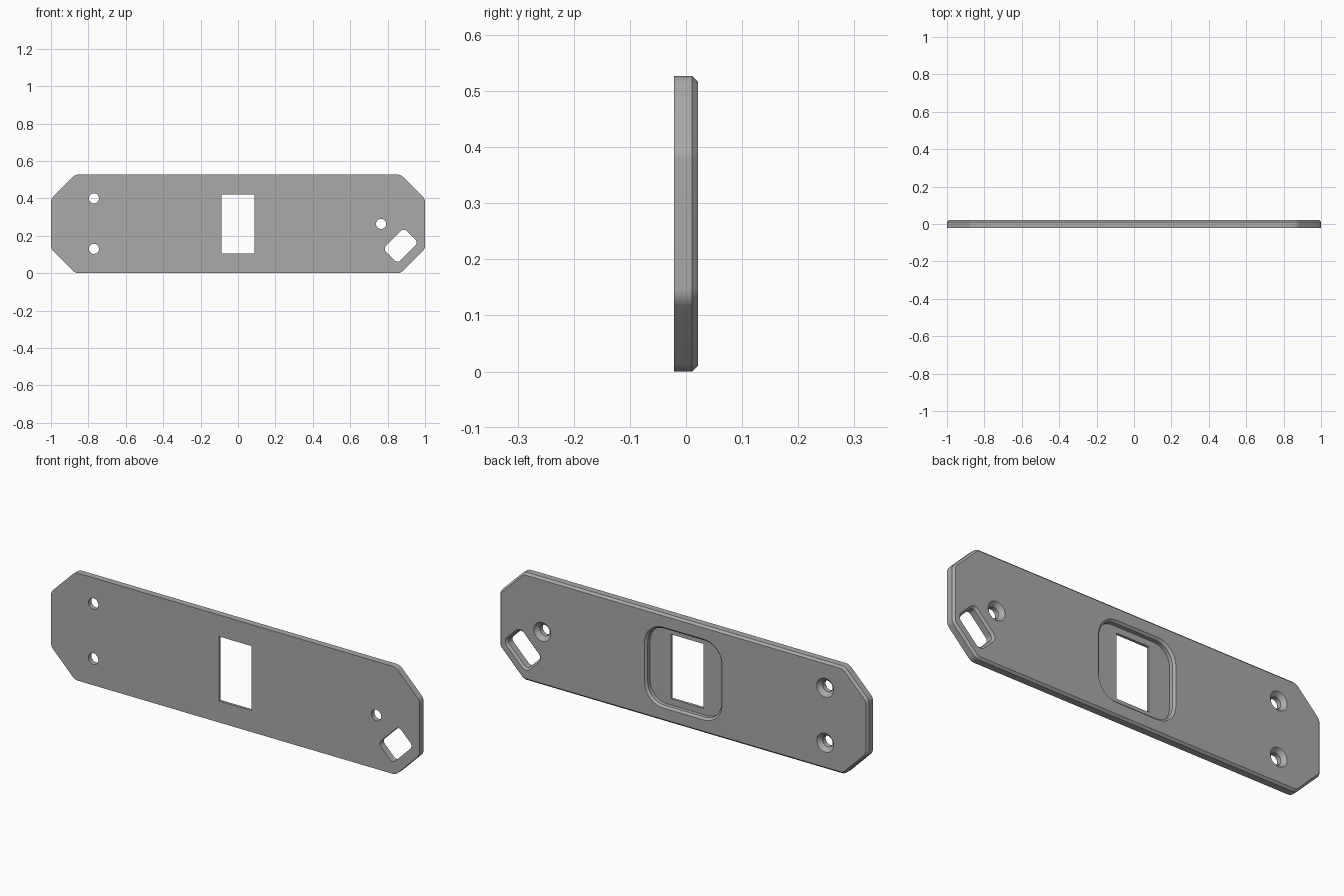
import bpy, bmesh
from math import sin, cos, pi
from mathutils import Vector, Matrix

cube = bpy.data.objects.get("Cube")
if cube:
    bpy.data.objects.remove(cube, do_unlink=True)

FRONT, BACK = -0.021, 0.021
HEIGHT = 0.527
MID = HEIGHT / 2
BEVEL = 0.01
BEYOND = 0.01          # how far cutters poke out of the plate

grey = bpy.data.materials.new("plate grey")
grey.use_nodes = True
COLOUR = (0.4, 0.4, 0.4, 1)
grey.diffuse_color = COLOUR
grey.node_tree.nodes["Principled BSDF"].inputs["Base Color"].default_value = COLOUR


def rounded(corners, radius, grow=0.0, steps=10):
    """Counter-clockwise convex outline with rounded corners, offset by grow."""
    points = []
    count = len(corners)
    for i, corner in enumerate(corners):
        p = Vector(corner)
        a = (p - Vector(corners[i - 1])).normalized()
        b = (Vector(corners[(i + 1) % count]) - p).normalized()
        n1, n2 = Vector((a.y, -a.x)), Vector((b.y, -b.x))
        mitre = (n1 + n2) / (1 + n1.dot(n2))
        if radius == 0:
            points.append(p + mitre * grow)
            continue
        centre = p - mitre * radius
        turn = n1.angle(n2)
        for k in range(steps + 1):
            t = turn * k / steps
            if k == steps and radius >= 0 and turn > pi / 2 - 0.01 and steps == 8:
                continue        # full circles share their arc ends
            n = Vector((n1.x * cos(t) - n1.y * sin(t), n1.x * sin(t) + n1.y * cos(t)))
            points.append(centre + n * (radius + grow))
    return points


def rectangle(x, z, half_w, half_h, angle=0.0):
    turn = Matrix.Rotation(angle, 2)
    signs = ((-1, -1), (1, -1), (1, 1), (-1, 1))
    return [Vector((x, z)) + turn @ Vector((sx * half_w, sz * half_h)) for sx, sz in signs]


def loft(name, rings):
    """Solid through (outline, y) rings with capped ends."""
    bm = bmesh.new()
    loops = [[bm.verts.new((p.x, y, p.y)) for p in outline] for outline, y in rings]
    for lower, upper in zip(loops, loops[1:]):
        n = len(lower)
        for i in range(n):
            j = (i + 1) % n
            bm.faces.new((lower[i], lower[j], upper[j], upper[i]))
    bm.faces.new(loops[0])
    bm.faces.new(loops[-1])
    bmesh.ops.recalc_face_normals(bm, faces=bm.faces)
    mesh = bpy.data.meshes.new(name)
    bm.to_mesh(mesh)
    bm.free()
    obj = bpy.data.objects.new(name, mesh)
    bpy.context.collection.objects.link(obj)
    mesh.materials.append(grey)
    return obj


def flared_cutter(name, corners, radius, flare, floor=FRONT - BEYOND, steps=10):
    """Straight pocket or hole that flares at 45 degrees toward the back face."""
    return loft(name, [
        (rounded(corners, radius, 0, steps), floor),
        (rounded(corners, radius, 0, steps), BACK - flare),
        (rounded(corners, radius, flare + BEYOND, steps), BACK + BEYOND)])


# Plate with clipped, softened corners and a bevelled back edge
CLIP = 0.13
outline = [(-1 + CLIP, 0), (1 - CLIP, 0), (1, CLIP), (1, HEIGHT - CLIP),
           (1 - CLIP, HEIGHT), (-1 + CLIP, HEIGHT), (-1, HEIGHT - CLIP), (-1, CLIP)]
plate = loft("mounting_plate", [
    (rounded(outline, 0.042), FRONT),
    (rounded(outline, 0.042), BACK - BEVEL),
    (rounded(outline, 0.042, -BEVEL), BACK)])

# Rear recess, central window and tilted slot
cutters = [
    flared_cutter("recess_cutter", rectangle(0, MID, 0.2, 0.188), 0.09, BEVEL, floor=-0.008),
    loft("window_cutter", [(rounded(rectangle(0, MID, 0.088, 0.158), 0), y)
                           for y in (FRONT - BEYOND, BACK + BEYOND)]),
    flared_cutter("slot_cutter", rectangle(0.87, 0.147, 0.078, 0.055, pi / 4), 0.021, BEVEL)]

# Countersunk screw holes
for x, z in ((-0.77, 0.4), (-0.77, 0.13), (0.765, MID)):
    cutters.append(flared_cutter("screw_hole_cutter", rectangle(x, z, 0.027, 0.027),
                                 0.027, 0.019, steps=8))

for cutter in cutters:
    cutter.hide_render = True
    cut = plate.modifiers.new(cutter.name, "BOOLEAN")
    cut.operation = "DIFFERENCE"
    cut.solver = "EXACT"
    cut.object = cutter

# Bake the cuts into the plate and drop the cutters
bpy.context.view_layer.update()
evaluated = plate.evaluated_get(bpy.context.evaluated_depsgraph_get())
finished = bpy.data.meshes.new_from_object(evaluated)
plate.modifiers.clear()
plate.data = finished
finished.materials.clear()
finished.materials.append(grey)
for face in finished.polygons:
    face.material_index = 0
for cutter in cutters:
    bpy.data.objects.remove(cutter, do_unlink=True)

bpy.ops.object.select_all(action="DESELECT")
plate.select_set(True)
bpy.context.view_layer.objects.active = plate
bpy.ops.object.shade_smooth_by_angle()
